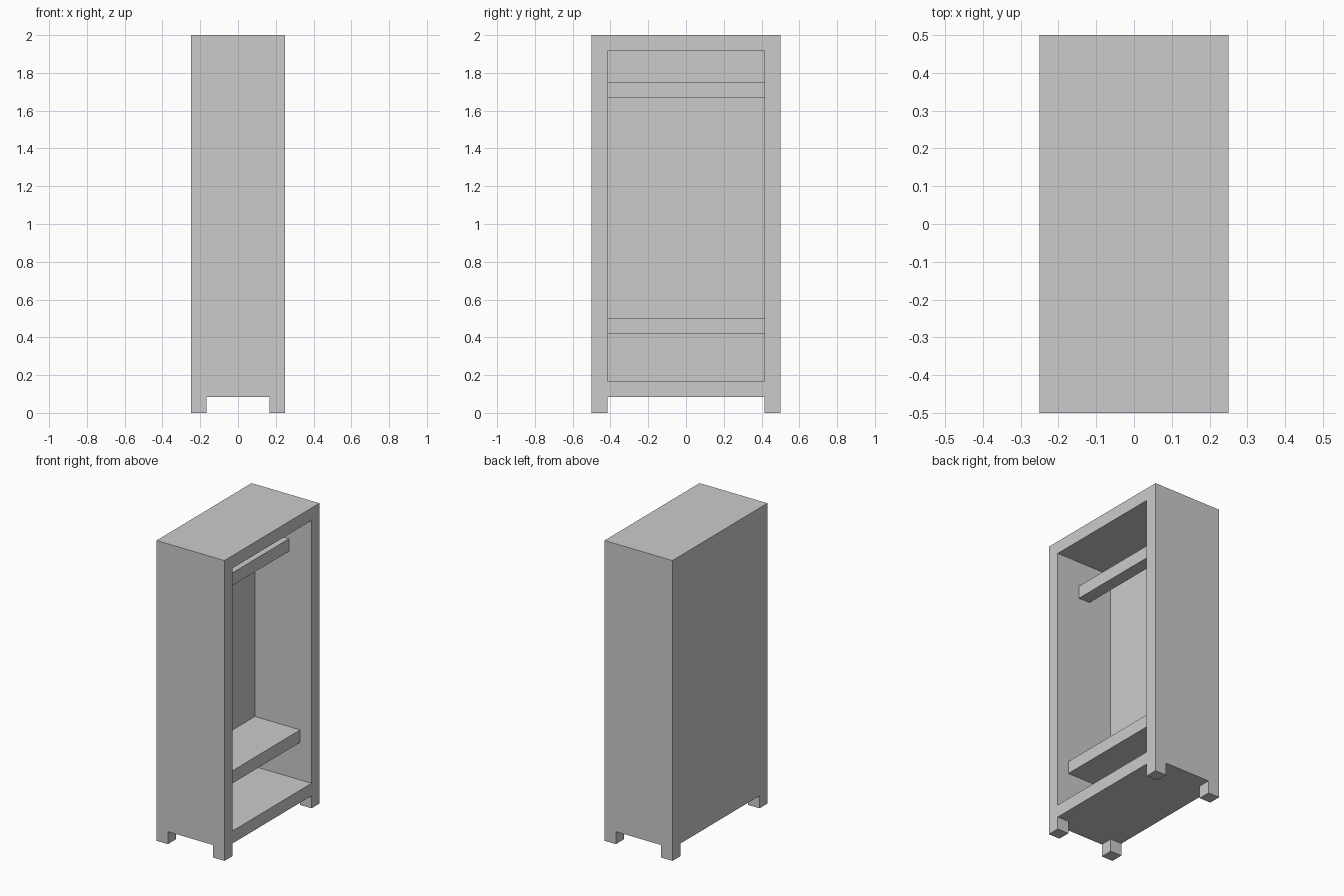
import bpy, bmesh
from mathutils import Vector

if "Cube" in bpy.data.objects:
    bpy.data.objects.remove(bpy.data.objects["Cube"])

T = 1 / 12                      # board thickness, also leg width and height
HX, HY, H = 0.25, 0.5, 2.0      # half depth, half width, height


def box(bm, lo, hi):
    lo, hi = Vector(lo), Vector(hi)
    verts = bmesh.ops.create_cube(bm, size=1)["verts"]
    for v in verts:
        v.co = (lo + hi) / 2 + Vector(a * b for a, b in zip(v.co, hi - lo))


def finish(bm, name):
    bmesh.ops.recalc_face_normals(bm, faces=bm.faces)
    mesh = bpy.data.meshes.new(name)
    bm.to_mesh(mesh)
    bm.free()
    bpy.context.collection.objects.link(bpy.data.objects.new(name, mesh))


def board(name, lo, hi):
    bm = bmesh.new()
    box(bm, lo, hi)
    finish(bm, name)


def push(bm, faces, offset):
    for f in bmesh.ops.extrude_discrete_faces(bm, faces=faces)["faces"]:
        bmesh.ops.translate(bm, verts=f.verts, vec=offset)


# Cabinet body: one shell, open towards +x
bm = bmesh.new()
box(bm, (-HX, -HY, T), (HX, HY, H))
bm.normal_update()
opening = [f for f in bm.faces if f.normal.x > 0.9]
bmesh.ops.inset_region(bm, faces=opening, thickness=T, use_even_offset=True)
push(bm, opening, (T - 2 * HX, 0, 0))

# Corner legs: split the underside and pull its corners down
bm.normal_update()
for axis, half in ((0, HX), (1, HY)):
    for s in (-1, 1):
        point, normal = Vector(), Vector()
        point[axis], normal[axis] = s * (half - T), 1
        under = [f for f in bm.faces if all(abs(v.co.z - T) < 1e-4 for v in f.verts)]
        geom = {g for f in under for g in (f, *f.edges, *f.verts)}
        bmesh.ops.bisect_plane(bm, geom=list(geom), plane_co=point, plane_no=normal)
corners = []
for f in bm.faces:
    c = f.calc_center_median()
    if abs(c.z - T) < 1e-4 and abs(c.x) > HX - T and abs(c.y) > HY - T:
        corners.append(f)
push(bm, corners, (0, 0, -T))
finish(bm, "wardrobe_body")

# Fittings between the side walls
board("shelf", (T - HX, T - HY, 5 * T), (HX - T, HY - T, 6 * T))
board("hanging_rail", (0, T - HY, 20 * T), (T, HY - T, 21 * T))
